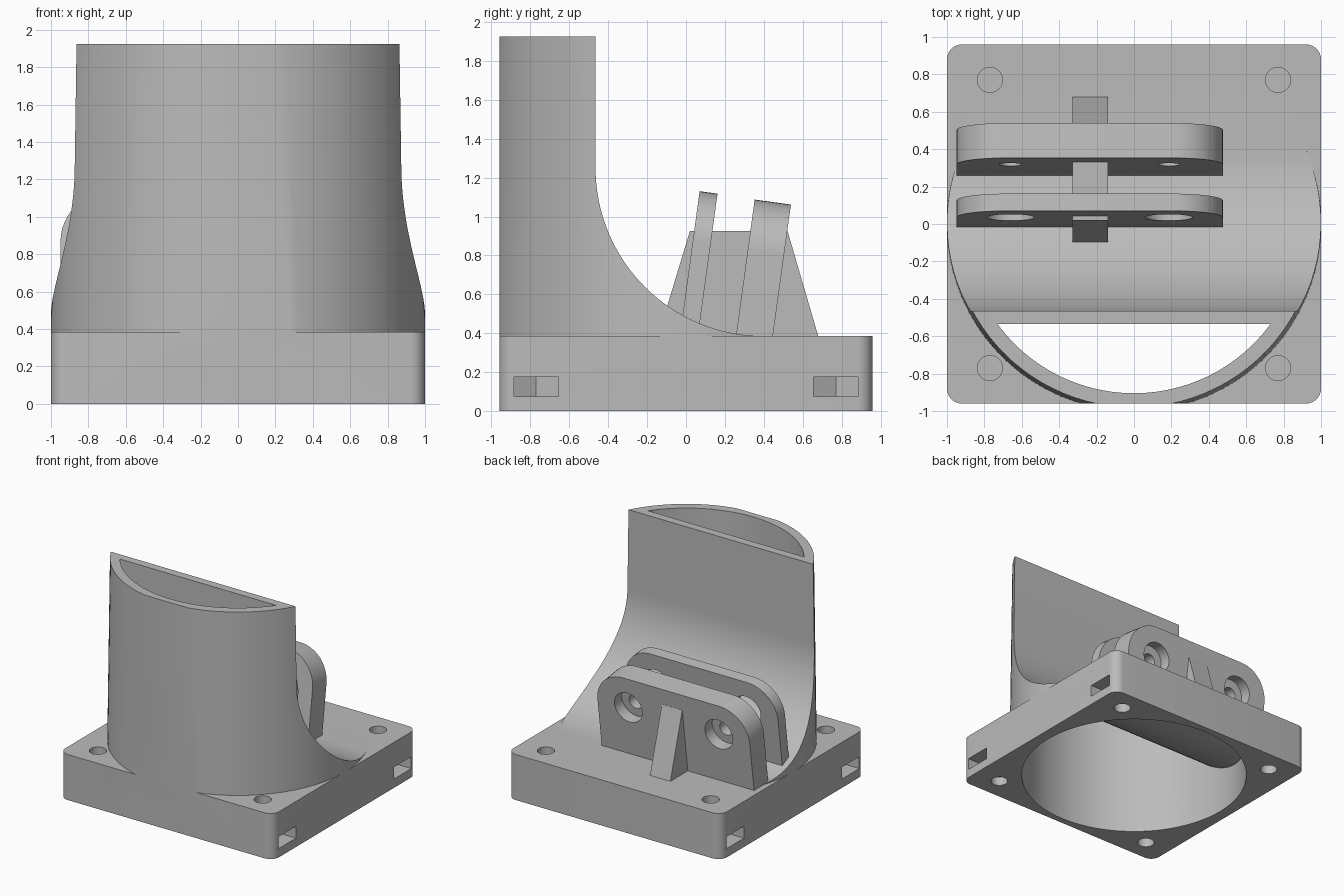
import bpy, bmesh, math
from mathutils import Matrix, Vector

if "Cube" in bpy.data.objects:
    bpy.data.objects.remove(bpy.data.objects["Cube"])

GREY = (0.5, 0.5, 0.5, 1.0)
mat = bpy.data.materials.new("plain grey")
mat.use_nodes = True
mat.diffuse_color = GREY
mat.node_tree.nodes["Principled BSDF"].inputs["Base Color"].default_value = GREY

TOP = 0.385                   # top of the base
HEIGHT = 1.925                # top of the duct
BEND_Y, BEND_Z, BEND_R, WALL = 0.4, 1.25, 0.865, 0.07


def finish(name, bm, matrix=None):
    bmesh.ops.recalc_face_normals(bm, faces=bm.faces)
    if matrix:
        bm.transform(matrix)
    me = bpy.data.meshes.new(name)
    bm.to_mesh(me)
    bm.free()
    me.materials.append(mat)
    ob = bpy.data.objects.new(name, me)
    bpy.context.collection.objects.link(ob)
    return ob


def prism(name, pts, axis, lo, hi, matrix=None):
    """Extrude a 2D outline along the given axis."""
    place = {"x": lambda a, b: (lo, a, b),
             "y": lambda a, b: (a, lo, b),
             "z": lambda a, b: (a, b, lo)}[axis]
    bm = bmesh.new()
    face = bm.faces.new([bm.verts.new(place(*p)) for p in pts])
    ext = bmesh.ops.extrude_face_region(bm, geom=[face])
    step = Vector([(hi - lo) if axis == k else 0 for k in "xyz"])
    bmesh.ops.translate(bm, vec=step, verts=[v for v in ext["geom"] if isinstance(v, bmesh.types.BMVert)])
    return finish(name, bm, matrix)


def cone(name, r1, r2, z1, z2, at=(0, 0), sides=96, matrix=None):
    bm = bmesh.new()
    bmesh.ops.create_cone(bm, cap_ends=True, segments=sides, radius1=r1, radius2=r2, depth=z2 - z1,
                          matrix=Matrix.Translation((at[0], at[1], (z1 + z2) / 2)))
    return finish(name, bm, matrix)


def boolean(ob, tool, op, keep=False):
    mod = ob.modifiers.new("cut", "BOOLEAN")
    mod.operation, mod.object, mod.solver = op, tool, "EXACT"
    bpy.context.view_layer.objects.active = ob
    bpy.ops.object.modifier_apply(modifier=mod.name)
    if not keep:
        bpy.data.objects.remove(tool)


def arc(cx, cy, r, a0, a1, n):
    return [(cx + r * math.cos(math.radians(a0 + (a1 - a0) * i / n)),
             cy + r * math.sin(math.radians(a0 + (a1 - a0) * i / n))) for i in range(n + 1)]


# Base with rounded corners
r = 0.08
outline = []
for sx, sy, a in ((1, 1, 0), (-1, 1, 90), (-1, -1, 180), (1, -1, 270)):
    outline += arc(sx * (1 - r), sy * (0.96 - r), r, a, a + 90, 8)
housing = prism("duct_housing", outline, "z", 0, TOP)

# Duct: slightly tapered round body trimmed by the swept side profile
bend = arc(BEND_Y, BEND_Z, BEND_R, 180, 270, 32)
side = [(BEND_Y, 0.2), (-0.96, 0.2), (-0.96, HEIGHT), (BEND_Y - BEND_R, HEIGHT)] + bend
duct = prism("duct", side, "x", -1, 1)
boolean(duct, cone("taper", 1.005, 0.98, 0.1, 2), "INTERSECT")
boolean(housing, duct, "UNION")

# Airway inside the duct, open at the bottom and the top
inner = arc(BEND_Y, BEND_Z, BEND_R + WALL, 180, 270, 32)
air_side = [(1, -0.1), (-1, -0.1), (-1, 2.1), (BEND_Y - BEND_R - WALL, 2.1)] + inner
air_side.append((1, TOP - WALL))
airway = prism("airway", air_side, "x", -1.2, 1.2)
boolean(airway, cone("bore", 0.905, 0.905, -0.05, 2.05), "INTERSECT")
boolean(housing, airway, "DIFFERENCE", keep=True)

# Corner screw holes and side nut slots
P, W = 0.77, 0.115
for sx in (-1, 1):
    for sy in (-1, 1):
        slot = [(sx * 1.1, sy * P - W), (sx * 1.1, sy * P + W), (sx * 0.70, sy * P + W),
                (sx * 0.637, sy * P), (sx * 0.70, sy * P - W)]
        boolean(housing, prism("slot", slot, "z", 0.075, 0.175), "DIFFERENCE")
        for lo, hi in ((-0.1, 0.12), (0.19, 0.5)):
            boolean(housing, cone("hole", 0.067, 0.067, lo, hi, (sx * P, sy * P), 32), "DIFFERENCE")

# Leaning bracket plates; local origin is the top front edge of each plate
MID, HALF, ROUND, DROP = -0.237, 0.712, 0.265, 0.76


def plate(name, y, z, thick, bores):
    lean = Matrix.Translation((MID, y, z)) @ Matrix.Rotation(math.radians(-7.8), 4, "X")
    c = HALF - ROUND
    shape = [(-HALF, -DROP), (HALF, -DROP)]
    shape += arc(c, -ROUND, ROUND, 0, 90, 12) + arc(-c, -ROUND, ROUND, 90, 180, 12)
    ob = prism(name, shape, "y", 0, thick, lean)
    for sx in (-1, 1):
        for radius, lo, hi in bores:
            ring = arc(sx * 0.423, -0.26, radius, 0, 348.75, 31)
            boolean(ob, prism("bore", ring, "y", lo, hi, lean), "DIFFERENCE")
    boolean(ob, airway, "DIFFERENCE", keep=True)
    return ob


front_plate = plate("front_bracket_plate", 0.07, 1.13, 0.093, [(0.127, -0.1, 0.2)])
back_plate = plate("back_bracket_plate", 0.353, 1.087, 0.188, [(0.06, -0.1, 0.3), (0.13, 0.09, 0.3)])

# Rib running through both plates
rib = prism("bracket_rib", [(-0.16, 0.33), (0.02, 0.925), (0.522, 0.925), (0.696, 0.33)], "x", -0.33, -0.14)
boolean(rib, airway, "DIFFERENCE")

# Smooth curves, sharp edges
bpy.ops.object.select_all(action="DESELECT")
for ob in (housing, front_plate, back_plate, rib):
    ob.select_set(True)
bpy.context.view_layer.objects.active = housing
bpy.ops.object.shade_smooth_by_angle(angle=math.radians(30))
